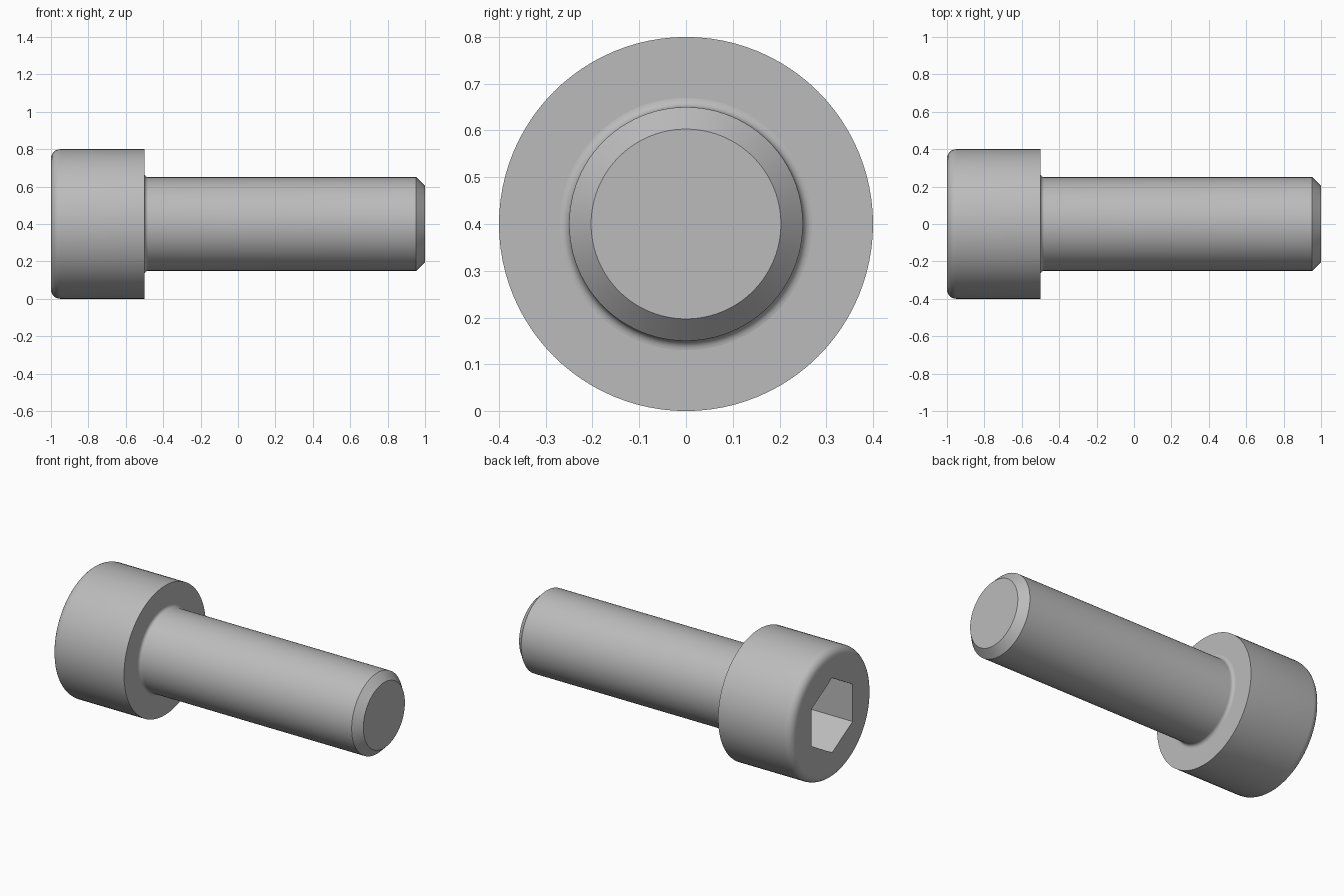
import bpy, bmesh, math

if "Cube" in bpy.data.objects:
    bpy.data.objects.remove(bpy.data.objects["Cube"], do_unlink=True)

SEGMENTS = 96
AXIS_Z = 0.4            # height of the bolt's axis
HEAD_R, SHANK_R = 0.4, 0.25
HEAD_END, UNDER_HEAD, TIP = -1.0, -0.5, 1.0
ROUND, FILLET, CHAMFER = 0.05, 0.02, 0.047
HEX_R, HEX_DEPTH = 0.4 / math.sqrt(3), 0.3

steel = bpy.data.materials.new("steel_grey")
steel.use_nodes = True
steel.diffuse_color = (0.5, 0.5, 0.5, 1)
steel.node_tree.nodes["Principled BSDF"].inputs["Base Color"].default_value = (0.5, 0.5, 0.5, 1)


def arc(cx, cr, radius, start, end, steps=6):
    """Points (x, r) on a profile arc, angles in degrees."""
    angles = [math.radians(start + (end - start) * i / steps) for i in range(steps + 1)]
    return [(cx + radius * math.cos(a), cr + radius * math.sin(a)) for a in angles]


def ring(bm, x, r, count):
    """Closed loop of vertices around the bolt's axis."""
    turns = [math.tau * i / count for i in range(count)]
    return [bm.verts.new((x, r * math.sin(t), AXIS_Z + r * math.cos(t))) for t in turns]


def wall(bm, a, b, smooth):
    """Band of quads between two equal loops."""
    for i in range(len(a)):
        j = (i + 1) % len(a)
        bm.faces.new((a[i], a[j], b[j], b[i])).smooth = smooth


# Outline from the rounded head rim, past the neck fillet, to the chamfered tip
profile = arc(HEAD_END + ROUND, HEAD_R - ROUND, ROUND, 180, 90)
profile += [(UNDER_HEAD, HEAD_R)]
profile += arc(UNDER_HEAD + FILLET, SHANK_R + FILLET, FILLET, 180, 270)
profile += [(TIP - CHAMFER, SHANK_R), (TIP, SHANK_R - CHAMFER)]

bm = bmesh.new()
rings = [ring(bm, x, r, SEGMENTS) for x, r in profile]
for a, b in zip(rings, rings[1:]):
    wall(bm, a, b, True)
bm.faces.new(rings[-1])

# Hexagonal socket in the head
mouth = ring(bm, HEAD_END, HEX_R, 6)
floor = ring(bm, HEAD_END + HEX_DEPTH, HEX_R, 6)
wall(bm, mouth, floor, False)
bm.faces.new(floor)

# Flat end face between the rim and the socket mouth
loops = [bm.edges.get((loop[i - 1], loop[i])) for loop in (rings[0], mouth) for i in range(len(loop))]
bmesh.ops.triangle_fill(bm, edges=loops, use_beauty=True, normal=(-1, 0, 0))
bmesh.ops.recalc_face_normals(bm, faces=bm.faces)

mesh = bpy.data.meshes.new("socket_bolt")
bm.to_mesh(mesh)
bm.free()
mesh.materials.append(steel)
bolt = bpy.data.objects.new("socket_bolt", mesh)
bpy.context.collection.objects.link(bolt)

# Smooth round surfaces, crisp edges and flat end faces
bpy.ops.object.select_all(action="DESELECT")
bolt.select_set(True)
bpy.context.view_layer.objects.active = bolt
bpy.ops.object.shade_smooth_by_angle(angle=math.radians(30))
for face in mesh.polygons:
    if abs(face.normal.x) > 0.999:
        face.use_smooth = False
